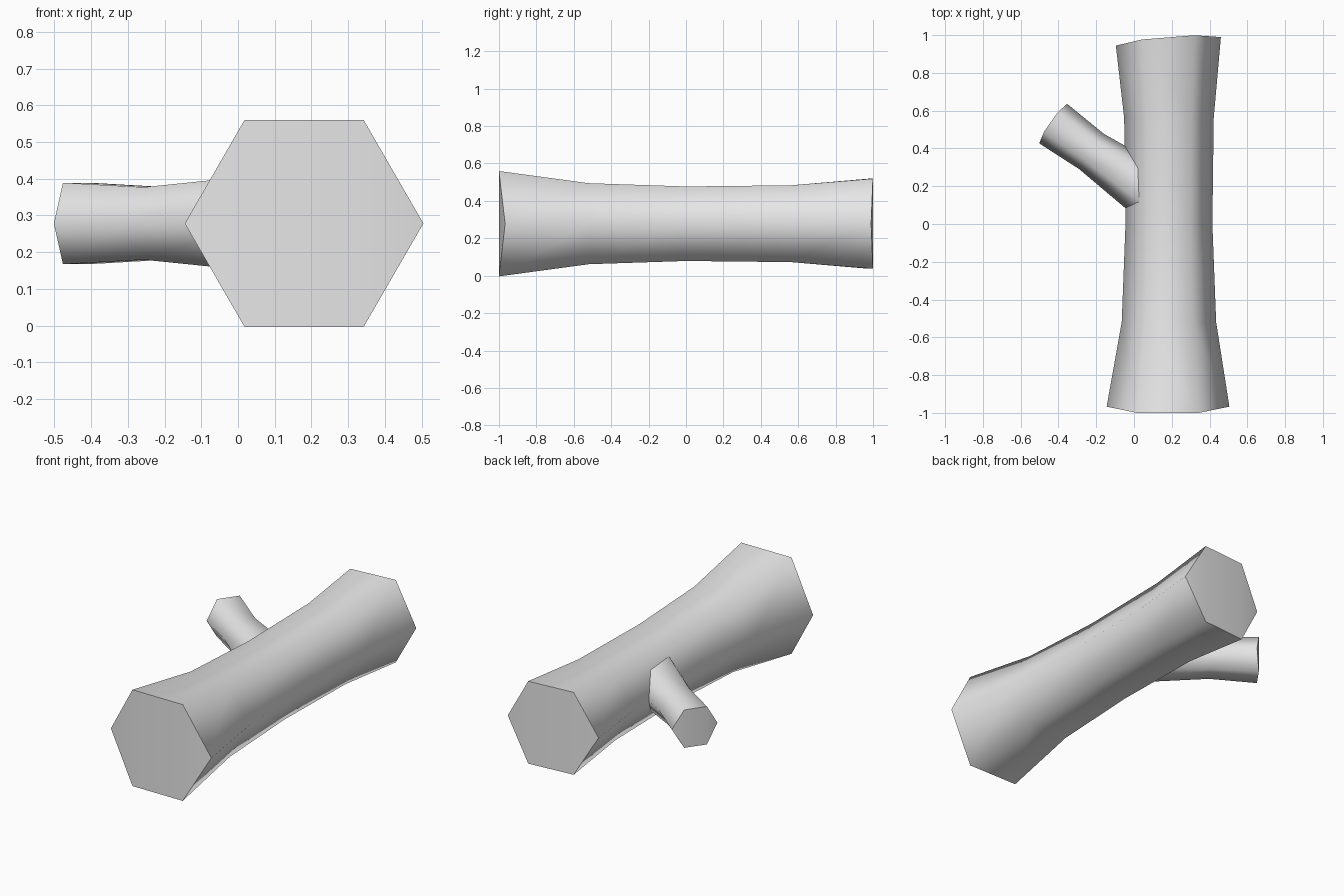
import bpy, bmesh, math
from mathutils import Vector

cube = bpy.data.objects.get("Cube")
if cube:
    bpy.data.objects.remove(cube)

grey = bpy.data.materials.new("plain_grey")
grey.use_nodes = True
colour = (0.8, 0.8, 0.8, 1)
grey.diffuse_color = colour
grey.node_tree.nodes["Principled BSDF"].inputs["Base Color"].default_value = colour

HEIGHT = 0.278  # height of both axes above the ground
SIDES = 6


def limb(name, across, rings):
    """Six-sided tube; each ring is (x, y, radius, tilt, bow along the axis)."""
    across = Vector(across).normalized()
    up = Vector((0, 0, 1))
    axis = up.cross(across)
    bm = bmesh.new()
    loops = []
    for x, y, radius, tilt, bow in rings:
        loop = []
        for i in range(SIDES):
            a = math.tau * i / SIDES
            c, s = math.cos(a), math.sin(a)
            shift = tilt * c + bow * (2 * abs(c) - 1)
            loop.append(bm.verts.new(Vector((x, y, HEIGHT)) + across * radius * c
                                     + up * radius * s + axis * shift))
        loops.append(loop)
    for low, high in zip(loops, loops[1:]):
        for i in range(SIDES):
            j = (i + 1) % SIDES
            bm.faces.new((low[i], low[j], high[j], high[i]))
    # Cut ends: a middle panel with two folded side triangles
    for v in (loops[0], loops[-1]):
        bm.faces.new((v[1], v[2], v[4], v[5]))
        bm.faces.new((v[5], v[0], v[1]))
        bm.faces.new((v[2], v[3], v[4]))
    bmesh.ops.recalc_face_normals(bm, faces=bm.faces)
    mesh = bpy.data.meshes.new(name)
    bm.to_mesh(mesh)
    bm.free()
    mesh.materials.append(grey)
    obj = bpy.data.objects.new(name, mesh)
    bpy.context.collection.objects.link(obj)
    bpy.ops.object.select_all(action="DESELECT")
    obj.select_set(True)
    bpy.context.view_layer.objects.active = obj
    bpy.ops.object.shade_smooth_by_angle(angle=math.radians(68))
    return obj


# Main log, flared at both ends
limb("log_trunk", (1, 0, 0), [
    (0.18, -1.0 + 0.0, 0.325, 0, 0.033),
    (0.185, -0.52, 0.25, 0, 0),
    (0.185, 0.0, 0.23, 0, 0),
    (0.185, 0.56, 0.237, 0, 0),
    (0.182, 0.988, 0.278, 0.0225, -0.021),
])

# Side branch, its root buried in the log
limb("branch_stub", (0.577, 0.817, 0), [
    (0.09, 0.165, 0.15, 0, 0),
    (-0.225, 0.384, 0.114, 0, 0),
    (-0.44, 0.54, 0.128, 0, -0.015),
])
